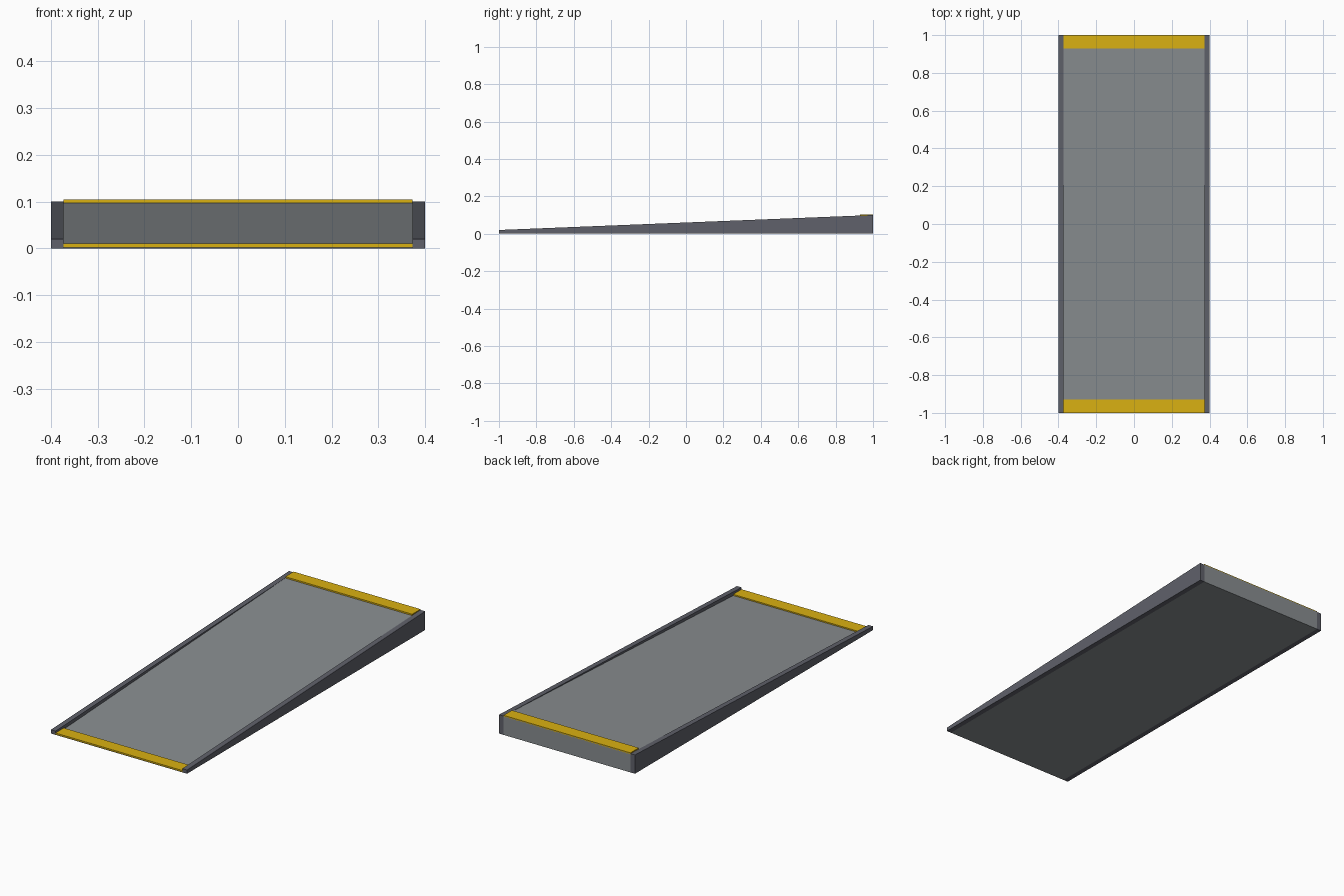
import bpy

cube = bpy.data.objects.get("Cube")
if cube:
    bpy.data.objects.remove(cube, do_unlink=True)


def material(name, rgb):
    mat = bpy.data.materials.new(name)
    mat.use_nodes = True
    mat.diffuse_color = (*rgb, 1)
    mat.node_tree.nodes["Principled BSDF"].inputs["Base Color"].default_value = (*rgb, 1)
    return mat


def extrude_profile(name, profile, x0, x1, mat):
    """Sweep a closed (y, z) side profile from x0 to x1."""
    n = len(profile)
    verts = [(x, y, z) for x in (x0, x1) for y, z in profile]
    faces = [tuple(reversed(range(n))), tuple(range(n, 2 * n))]
    faces += [(i, (i + 1) % n, n + (i + 1) % n, n + i) for i in range(n)]
    mesh = bpy.data.meshes.new(name)
    mesh.from_pydata(verts, [], faces)
    mesh.materials.append(mat)
    obj = bpy.data.objects.new(name, mesh)
    bpy.context.collection.objects.link(obj)
    return obj


steel = material("deck grey", (0.25, 0.27, 0.28))
dark = material("rail dark grey", (0.115, 0.12, 0.145))
yellow = material("safety yellow", (0.7, 0.44, 0.006))

INNER, OUTER, HEIGHT, LIP = 0.373, 0.4, 0.1, 0.02

# Sloping deck
extrude_profile("ramp_deck", [(-1, 0), (1, 0), (1, HEIGHT)], -INNER, INNER, steel)

# Side rails, standing proud at the low end and flush at the high end
rail = [(-1, 0), (1, 0), (1, HEIGHT), (-1, LIP)]
extrude_profile("left_rail", rail, INNER, OUTER, dark)
extrude_profile("right_rail", rail, -OUTER, -INNER, dark)

# Level warning strips across both ends
for name, y0, y1, z0, z1 in (("front_strip", -1, -0.93, 0.002, 0.01),
                             ("back_strip", 0.93, 1, 0.096, 0.104)):
    extrude_profile(name, [(y0, z0), (y1, z0), (y1, z1), (y0, z1)],
                    -INNER, INNER, yellow)
